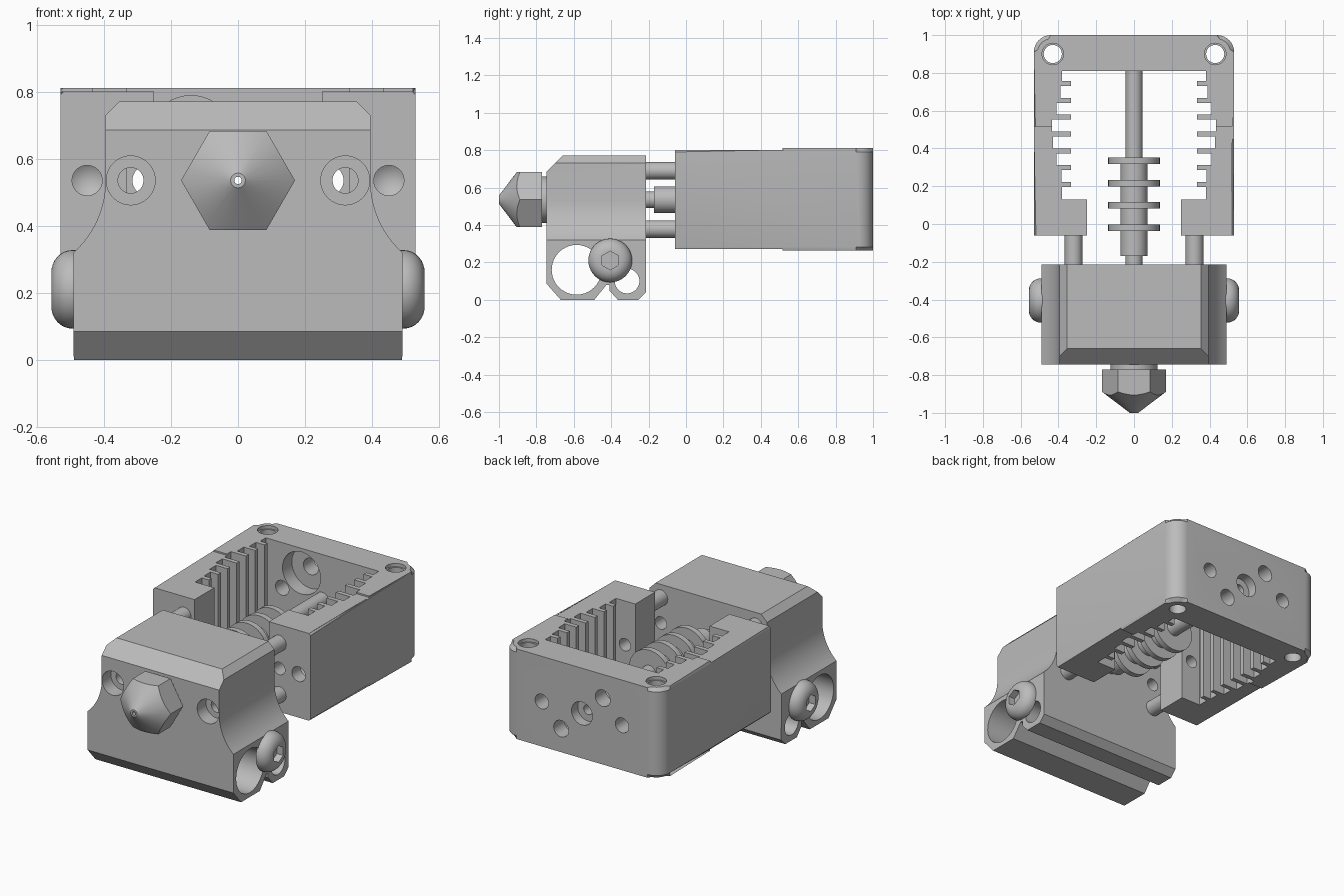
import bpy, bmesh
from math import sin, cos, pi

cube = bpy.data.objects.get("Cube")
if cube:
    bpy.data.objects.remove(cube, do_unlink=True)

metal = bpy.data.materials.new("plain_grey")
metal.use_nodes = True
grey = (0.5, 0.5, 0.5, 1)
metal.diffuse_color = grey
metal.node_tree.nodes["Principled BSDF"].inputs["Base Color"].default_value = grey
parts = []
AXIS_Z = 0.535      # height of the filament path


def finish(name, bm):
    bmesh.ops.remove_doubles(bm, verts=bm.verts, dist=1e-5)
    bmesh.ops.recalc_face_normals(bm, faces=bm.faces)
    me = bpy.data.meshes.new(name)
    bm.to_mesh(me)
    bm.free()
    me.materials.append(metal)
    ob = bpy.data.objects.new(name, me)
    bpy.context.collection.objects.link(ob)
    parts.append(ob)
    return ob


def place(axis, a, b, t):
    return {"X": (t, a, b), "Y": (a, t, b), "Z": (a, b, t)}[axis]


def revolve(name, axis, a, b, profile, seg=40, phase=0.0):
    """Lathe a (radius, distance) profile about an axis through (a, b)."""
    bm = bmesh.new()
    rings = []
    for r, t in profile:
        angles = [phase + 2 * pi * i / seg for i in range(seg)]
        rings.append([bm.verts.new(place(axis, a + r * cos(w), b + r * sin(w), t))
                      for w in angles])
    for low, high in zip(rings, rings[1:]):
        for i in range(seg):
            j = (i + 1) % seg
            bm.faces.new((low[i], low[j], high[j], high[i]))
    for ring, (r, _) in ((rings[0], profile[0]), (rings[-1], profile[-1])):
        if r > 0:
            bm.faces.new(ring)
    return finish(name, bm)


def rod(name, axis, a, b, r, t0, t1, seg=40, phase=0.0):
    return revolve(name, axis, a, b, [(r, t0), (r, t1)], seg, phase)


def prism(name, axis, outline, t0, t1, edit=None):
    """Extrude a flat outline along an axis."""
    bm = bmesh.new()
    ends = [[bm.verts.new(place(axis, a, b, t)) for a, b in outline] for t in (t0, t1)]
    for end in ends:
        bm.faces.new(end)
    n = len(outline)
    for i in range(n):
        j = (i + 1) % n
        bm.faces.new((ends[0][i], ends[0][j], ends[1][j], ends[1][i]))
    if edit:
        edit(bm)
    return finish(name, bm)


def combine(ob, cutter, mode="DIFFERENCE"):
    mod = ob.modifiers.new("cut", "BOOLEAN")
    mod.object, mod.operation, mod.solver = cutter, mode, "EXACT"
    dg = bpy.context.evaluated_depsgraph_get()
    me = bpy.data.meshes.new_from_object(ob.evaluated_get(dg))
    ob.modifiers.clear()
    ob.data = me
    parts.remove(cutter)
    bpy.data.objects.remove(cutter, do_unlink=True)


def drill(ob, axis, a, b, r, t0, t1):
    combine(ob, rod("drill", axis, a, b, r, t0, t1))


def mirrored(half):
    return half + [(-x, v) for x, v in reversed(half)]


# Heater block: front outline intersected with side outline
R = 0.29
flank = [(0.395 + R - R * cos(w), AXIS_Z - R * sin(w))
         for w in [0.836 * (1 - i / 10) for i in range(11)]]
half = [(0.49, 0)] + flank + [(0.395, 0.73), (0.355, 0.77)]
block = prism("heater_block", "Y", mirrored(half), -0.745, -0.215)
side = [(-0.67, 0), (-0.49, 0), (-0.425, 0.08), (-0.41, 0.08), (-0.41, 0.05),
        (-0.365, 0), (-0.255, 0), (-0.215, 0.04), (-0.215, 0.9),
        (-0.53, 0.9), (-0.745, 0.685), (-0.745, 0.085)]
combine(block, prism("side_outline", "X", side, -0.6, 0.6), "INTERSECT")
drill(block, "X", -0.585, 0.16, 0.133, -1, 1)
drill(block, "X", -0.315, 0.10, 0.066, -1, 1)
for s in (-1, 1):
    drill(block, "Y", s * 0.32, AXIS_Z, 0.073, -0.8, -0.66)
    drill(block, "Y", s * 0.32, AXIS_Z, 0.038, -0.8, 0)

# Dome-headed clamp screws with hex sockets
for s, label in ((1, "left"), (-1, "right")):
    dome = [(0.117, s * 0.485), (0.117, s * 0.495)]
    dome += [(0.05 + 0.067 * cos(w), s * (0.495 + 0.062 * sin(w)))
             for w in [pi / 2 * i / 8 for i in range(1, 9)]]
    screw = revolve(label + "_clamp_screw", "X", -0.405, 0.21, dome)
    combine(screw, rod("socket", "X", -0.405, 0.21, 0.05, s * 0.515, s * 0.6, 6, pi / 2))

# Nozzle: hexagon trimmed by a cone, with a round neck
nozzle = rod("nozzle", "Y", 0, AXIS_Z, 0.17, -1.05, -0.77, 6)
combine(nozzle, revolve("cone", "Y", 0, AXIS_Z,
                        [(0.022, -1), (0.2, -0.865), (0.2, -0.7)], 48), "INTERSECT")
neck = rod("nozzle_neck", "Y", 0, AXIS_Z, 0.124, -0.775, -0.74)

# Finned heat break and rear tube
prof = [(0.045, -0.22), (0.045, -0.17), (0.071, -0.17)]
for y in (-0.037, 0.081, 0.199, 0.317):
    prof += [(0.071, y), (0.137, y), (0.137, y + 0.035), (0.071, y + 0.035)]
prof[-1] = (0.045, 0.352)
prof.append((0.045, 0.815))
heat_break = revolve("heat_break", "Y", 0, AXIS_Z, prof)

# Spacer posts between block and frame
for x in (-0.32, 0.32):
    for z in (0.378, 0.69):
        rod("spacer_post", "Y", x, z, 0.047, -0.22, -0.055, 24)

# Cooling frame: U outline with toothed inner walls
half = [(0.53, 0.91)] and [(0.44 + 0.09 * sin(w), 0.91 + 0.09 * cos(w))
                           for w in [pi / 2 * i / 8 for i in range(9)]]
half += [(0.53, -0.06), (0.25, -0.06), (0.25, 0.13)]
floors = (0.38, 0.385, 0.41, 0.43, 0.434, 0.41, 0.39)
y = 0.13
for i, floor in enumerate(floors):
    tooth = 0.196 + 0.089 * i
    half += [(floor, y), (floor, tooth), (0.333, tooth), (0.333, tooth + 0.027)]
    y = tooth + 0.027
half += [(0.38, y), (0.38, 0.81)]


def chamfer_rim(bm):
    def outer(e):
        m = (e.verts[0].co + e.verts[1].co) / 2
        flat = abs(e.verts[0].co.z - e.verts[1].co.z) < 1e-4
        return flat and (abs(m.x) > 0.5 or m.y > 0.9) and m.y > 0
    bmesh.ops.bevel(bm, geom=[e for e in bm.edges if outer(e)], offset=0.02,
                    segments=1, affect="EDGES")


frame = prism("cooling_frame", "Z", mirrored(half), 0.262, 0.81, chamfer_rim)

# Lower the arms slightly, top and bottom
for z0, z1 in ((0.801, 0.9), (0.2, 0.271)):
    slab = [(-0.7, -0.2), (0.7, -0.2), (0.7, 0.515), (-0.7, 0.515)]
    combine(frame, prism("arm_step", "Z", slab, z0, z1))

for s in (-1, 1):
    # Corner mounting holes with a shallow rim
    drill(frame, "Z", s * 0.43, 0.9, 0.048, 0, 1)
    drill(frame, "Z", s * 0.43, 0.9, 0.057, 0.79, 1)
    # Arm holes: conical pilot and through hole
    pilot = [(0.045, -0.1), (0.045, 0.02), (0, 0.05)]
    combine(frame, revolve("pilot", "Y", s * 0.45, AXIS_Z, pilot))
    drill(frame, "Y", s * 0.32, AXIS_Z, 0.038, -0.2, 0.16)
    # Back wall holes, the diagonal pair recessed from inside
    drill(frame, "Y", s * 0.27, AXIS_Z, 0.045, 0.7, 1.1)
    drill(frame, "Y", s * 0.14, AXIS_Z - s * 0.13, 0.05, 0.7, 1.1)
    drill(frame, "Y", s * 0.14, AXIS_Z - s * 0.125, 0.128, 0.7, 0.9)
drill(frame, "Y", 0, AXIS_Z, 0.07, 0.94, 1.1)
drill(frame, "Y", 0, AXIS_Z, 0.03, 0.7, 1.1)

# Filament bore through the whole path
for ob in (nozzle, neck, block, heat_break):
    drill(ob, "Y", 0, AXIS_Z, 0.011, -1.1, 1.1)

bpy.ops.object.select_all(action="DESELECT")
for ob in parts:
    ob.select_set(True)
bpy.context.view_layer.objects.active = block
bpy.ops.object.shade_smooth_by_angle(angle=pi / 6)
